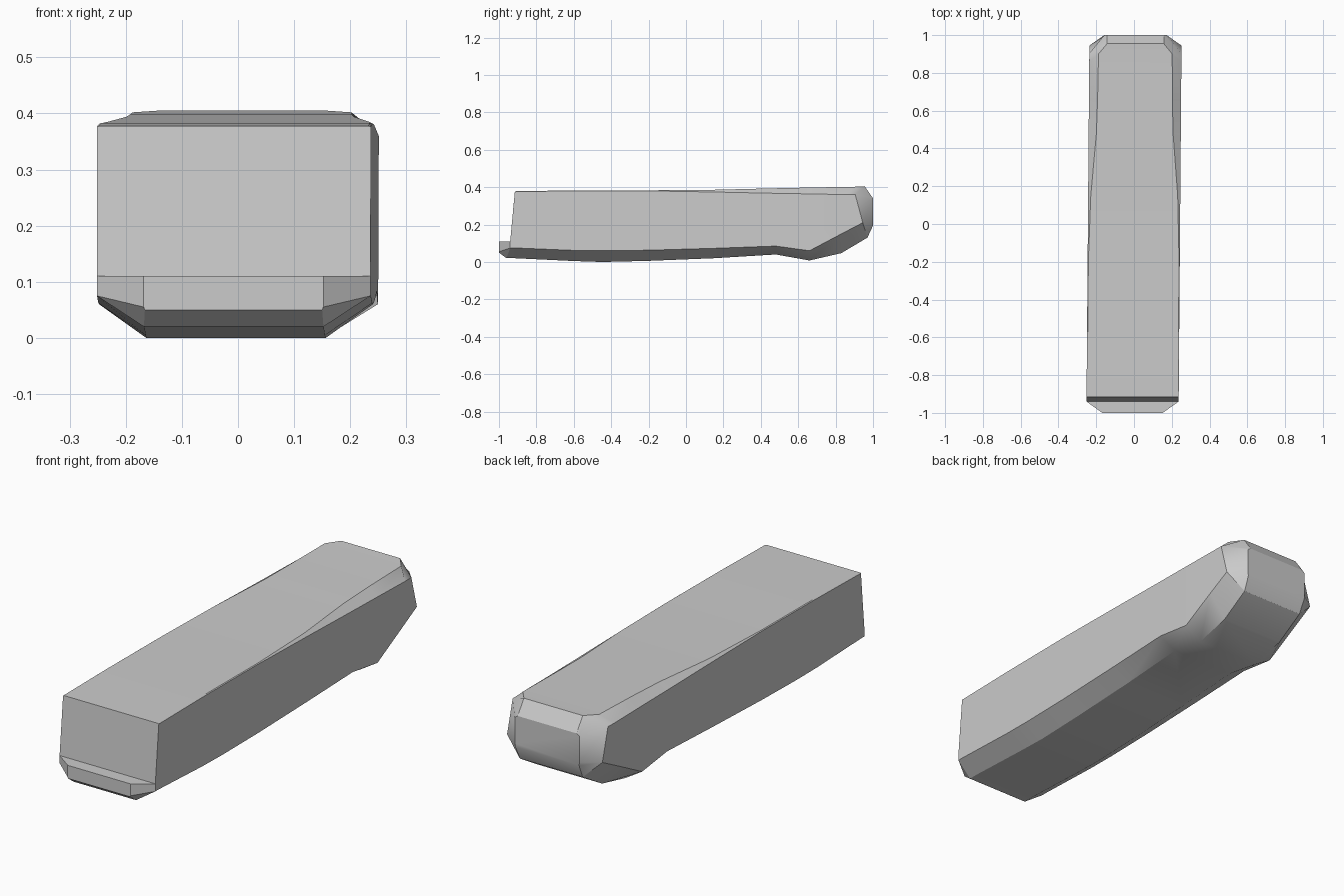
import bpy
import bmesh
import math

if "Cube" in bpy.data.objects:
    bpy.data.objects.remove(bpy.data.objects["Cube"], do_unlink=True)

# Single matte grey
grey = bpy.data.materials.new("plain_grey")
grey.use_nodes = True
colour = (0.6, 0.6, 0.6, 1)
grey.diffuse_color = colour
grey.node_tree.nodes["Principled BSDF"].inputs["Base Color"].default_value = colour


def straight(y, bottom, low, shoulder, top, top_half=0.235):
    """Upright cross-section: (half width, y, z) from keel to roof edge."""
    return [(0.16, y, bottom), (0.244, y, low), (0.244, y, shoulder), (top_half, y, top)]


# Cross-sections from the front lip to the rounded rear end
sections = [
    [(0.158, -1, 0.05), (0.16, -1, 0.055), (0.16, -1, 0.11), (0.15, -1, 0.11)],
    [(0.16, -0.96, 0.02), (0.244, -0.94, 0.075), (0.244, -0.94, 0.11), (0.235, -0.94, 0.11)],
    straight(-0.915, 0.02, 0.075, 0.376, 0.378, 0.24),
    straight(-0.6, 0.005, 0.062, 0.38, 0.383, 0.24),
    straight(-0.45, 0.0, 0.06, 0.38, 0.383, 0.24),
    straight(-0.2, 0.006, 0.063, 0.38, 0.383, 0.24),
    straight(0.15, 0.02, 0.073, 0.374, 0.386, 0.23),
    straight(0.48, 0.04, 0.085, 0.367, 0.394, 0.203),
    straight(0.66, 0.008, 0.06, 0.364, 0.398, 0.198),
    [(0.16, 0.83, 0.047), (0.244, 0.83, 0.15), (0.244, 0.86, 0.36), (0.195, 0.9, 0.402)],
    [(0.16, 0.97, 0.13), (0.243, 0.945, 0.21), (0.243, 0.905, 0.36), (0.15, 0.955, 0.405)],
    [(0.163, 1, 0.195), (0.165, 1, 0.21), (0.165, 1, 0.33), (0.15, 1, 0.34)],
]


def make_ring(bm, section):
    right_side = [(half, y, z) for half, y, z in section]
    left_side = [(-half, y, z) for half, y, z in reversed(section)]
    # The body leans slightly sideways along its length
    return [bm.verts.new((x + 0.008 * y, y, z)) for x, y, z in right_side + left_side]


# Main body: rings bridged into a closed shell
bm = bmesh.new()
rings = [make_ring(bm, section) for section in sections]
for a, b in zip(rings, rings[1:]):
    for i in range(len(a)):
        j = (i + 1) % len(a)
        bm.faces.new((a[i], a[j], b[j], b[i]))
bm.faces.new(rings[0])
bm.faces.new(rings[-1])
bmesh.ops.recalc_face_normals(bm, faces=bm.faces[:])
mesh = bpy.data.meshes.new("body")
bm.to_mesh(mesh)
bm.free()
mesh.materials.append(grey)

body = bpy.data.objects.new("body", mesh)
bpy.context.collection.objects.link(body)
bpy.context.view_layer.objects.active = body
body.select_set(True)
bpy.ops.object.shade_smooth_by_angle(angle=math.radians(30))
